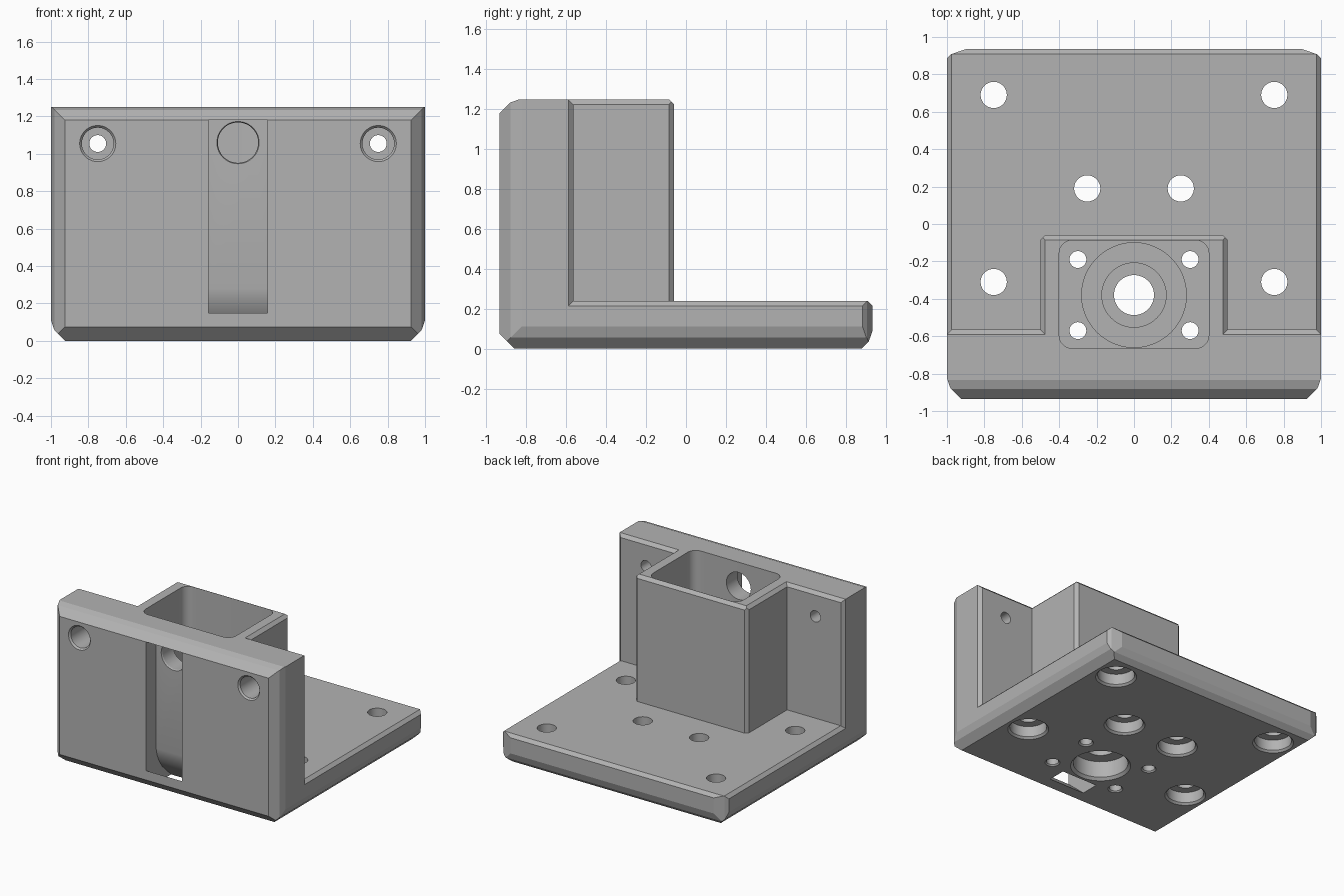
import bpy
import bmesh
from math import radians
from mathutils import Matrix

cube = bpy.data.objects.get("Cube")
if cube:
    bpy.data.objects.remove(cube, do_unlink=True)

grey = bpy.data.materials.new("light grey plastic")
grey.use_nodes = True
grey.diffuse_color = (0.45, 0.45, 0.45, 1)
grey.node_tree.nodes["Principled BSDF"].inputs["Base Color"].default_value = grey.diffuse_color


def finish(bm, name):
    bmesh.ops.recalc_face_normals(bm, faces=bm.faces[:])
    mesh = bpy.data.meshes.new(name)
    bm.to_mesh(mesh)
    bm.free()
    mesh.materials.append(grey)
    ob = bpy.data.objects.new(name, mesh)
    bpy.context.collection.objects.link(ob)
    return ob


def box_bm(lo, hi):
    bm = bmesh.new()
    bmesh.ops.create_cube(bm, size=1)
    for v in bm.verts:
        v.co = [hi[i] if v.co[i] > 0 else lo[i] for i in range(3)]
    return bm


def cut_box(name, lo, hi, planes):
    """Box whose edges are sliced off by (point, normal) planes."""
    bm = box_bm(lo, hi)
    for co, no in planes:
        geom = bm.verts[:] + bm.edges[:] + bm.faces[:]
        bmesh.ops.bisect_plane(bm, geom=geom, dist=1e-5, plane_co=co, plane_no=no, clear_outer=True)
        rim = [e for e in bm.edges if e.is_boundary]
        if rim:
            bmesh.ops.holes_fill(bm, edges=rim, sides=0)
    return finish(bm, name)


def both(co, no):
    return [((s * co[0], co[1], co[2]), (s * no[0], no[1], no[2])) for s in (1, -1)]


def boolean(ob, tool, operation):
    mod = ob.modifiers.new(tool.name, 'BOOLEAN')
    mod.operation = operation
    mod.solver = 'EXACT'
    mod.object = tool
    bpy.context.view_layer.objects.active = ob
    bpy.ops.object.modifier_apply(modifier=mod.name)
    bpy.data.objects.remove(tool, do_unlink=True)


W, D, H, T = 1.0, 0.935, 1.25, 0.24
BACK, C = -0.565, 0.025

# Softened lower side edges shared by the wall and the base
low = both((0.925, 0, 0), (1, 0, -1)) + both((W, 0, 0.11), (1, 0, -0.35))

# Front wall
body = cut_box("motor_mount_bracket", (-W, -D, 0), (W, BACK, H), low
               + both((0.925, -D, 0), (1, -1, 0)) + both((W, -0.825, 0), (1, -0.35, 0))
               + [((0, -D, 0.075), (0, -1, -1)),
                  ((0, -D, 1.18), (0, -1, 1)), ((0, -0.835, H), (0, -0.35, 1)),
                  ((0, BACK - C, H), (0, 1, 1))]
               + both((W, BACK - C, 0), (1, 1, 0)))

# Base plate
base = cut_box("base_plate", (-W, -0.65, 0), (W, D, T), low
               + both((W, 0.885, 0), (1, 1, 0)) + both((0.9, D, 0), (0.35, 1, 0))
               + [((0, 0.88, 0), (0, 1, -1)), ((0, D, 0.09), (0, 1, -0.35)),
                  ((0, D - C, T), (0, 1, 1))]
               + both((W, 0, T - C), (1, 0, 1)))
boolean(body, base, 'UNION')

# Motor housing tower
tower = cut_box("motor_housing", (-0.5, -0.75, 0.1), (0.5, -0.06, H),
                both((0.5, -0.06 - C, 0), (1, 1, 0)) + both((0.5 - C, 0, H), (1, 0, 1))
                + [((0, -0.06 - C, H), (0, 1, 1))])
boolean(body, tower, 'UNION')


def bore(x, a, start, end, r1, r2=None, axis='Z'):
    """Round cut along z (a is y) or along y (a is z)."""
    bm = bmesh.new()
    bmesh.ops.create_cone(bm, cap_ends=True, segments=48, radius1=r1,
                          radius2=r1 if r2 is None else r2, depth=end - start)
    mid = (start + end) / 2
    if axis == 'Z':
        mat = Matrix.Translation((x, a, mid))
    else:
        mat = Matrix.Translation((x, mid, a)) @ Matrix.Rotation(radians(-90), 4, 'X')
    bmesh.ops.transform(bm, matrix=mat, verts=bm.verts[:])
    boolean(body, finish(bm, "bore"), 'DIFFERENCE')


# Motor pocket with rounded corners
FLOOR, MY = 0.32, -0.38
bm = box_bm((-0.4, -0.665, FLOOR), (0.4, -0.087, 1.4))
upright = [e for e in bm.edges if abs(e.verts[0].co.z - e.verts[1].co.z) > 0.5]
bmesh.ops.bevel(bm, geom=upright, offset=0.07, segments=8, profile=0.5, affect='EDGES')
boolean(body, finish(bm, "pocket"), 'DIFFERENCE')

# Stepped shaft bore and motor screw holes
bore(0, MY, 0.27, 0.5, 0.28)
bore(0, MY, 0.21, 0.5, 0.172)
bore(0, MY, -0.1, 0.5, 0.107)
bore(0, MY, -0.1, 0.15, 0.2)
bore(0, MY, -0.02, 0.02, 0.24, 0.2)
for x in (-0.3, 0.3):
    for y in (-0.19, -0.57):
        bore(x, y, -0.1, 0.5, 0.045)
        bore(x, y, -0.01, 0.01, 0.065, 0.045)

# Counterbored mounting holes through the base
for s in (-1, 1):
    for x, y in ((0.75, 0.69), (0.75, -0.31), (0.25, 0.19)):
        bore(s * x, y, -0.1, 0.4, 0.07)
        bore(s * x, y, -0.1, 0.1, 0.135)
        bore(s * x, y, -0.015, 0.015, 0.165, 0.135)

# Counterbored screw holes in the wall
for x in (-0.75, 0.75):
    bore(x, 1.055, -1.1, -0.4, 0.045, axis='Y')
    bore(x, 1.055, -1.1, -0.73, 0.085, axis='Y')
    bore(x, 1.055, -0.95, -0.922, 0.11, 0.085, axis='Y')

# Cable channel: front slot curving down to an exit in the underside
profile = [(-1.05, 1.18), (-0.81, 1.18), (-0.81, 0.28), (-0.8, 0.23), (-0.775, 0.17),
           (-0.735, 0.11), (-0.62, 0), (-0.57, -0.05), (-0.708, -0.05), (-0.765, 0),
           (-D, 0.15), (-1.05, 0.15)]
bm = bmesh.new()
face = bm.faces.new([bm.verts.new((-0.158, y, z)) for y, z in profile])
side = bmesh.ops.extrude_face_region(bm, geom=[face])["geom"]
bmesh.ops.translate(bm, vec=(0.316, 0, 0), verts=[g for g in side if isinstance(g, bmesh.types.BMVert)])
boolean(body, finish(bm, "cable_slot"), 'DIFFERENCE')
bore(0, 1.06, -0.9, -0.5, 0.108, axis='Y')
bore(0, 1.06, -0.82, -0.8, 0.118, 0.108, axis='Y')

# Shading: smooth bores, crisp chamfers
bpy.ops.object.select_all(action='DESELECT')
body.select_set(True)
bpy.context.view_layer.objects.active = body
bpy.ops.object.shade_smooth_by_angle(angle=radians(15))
